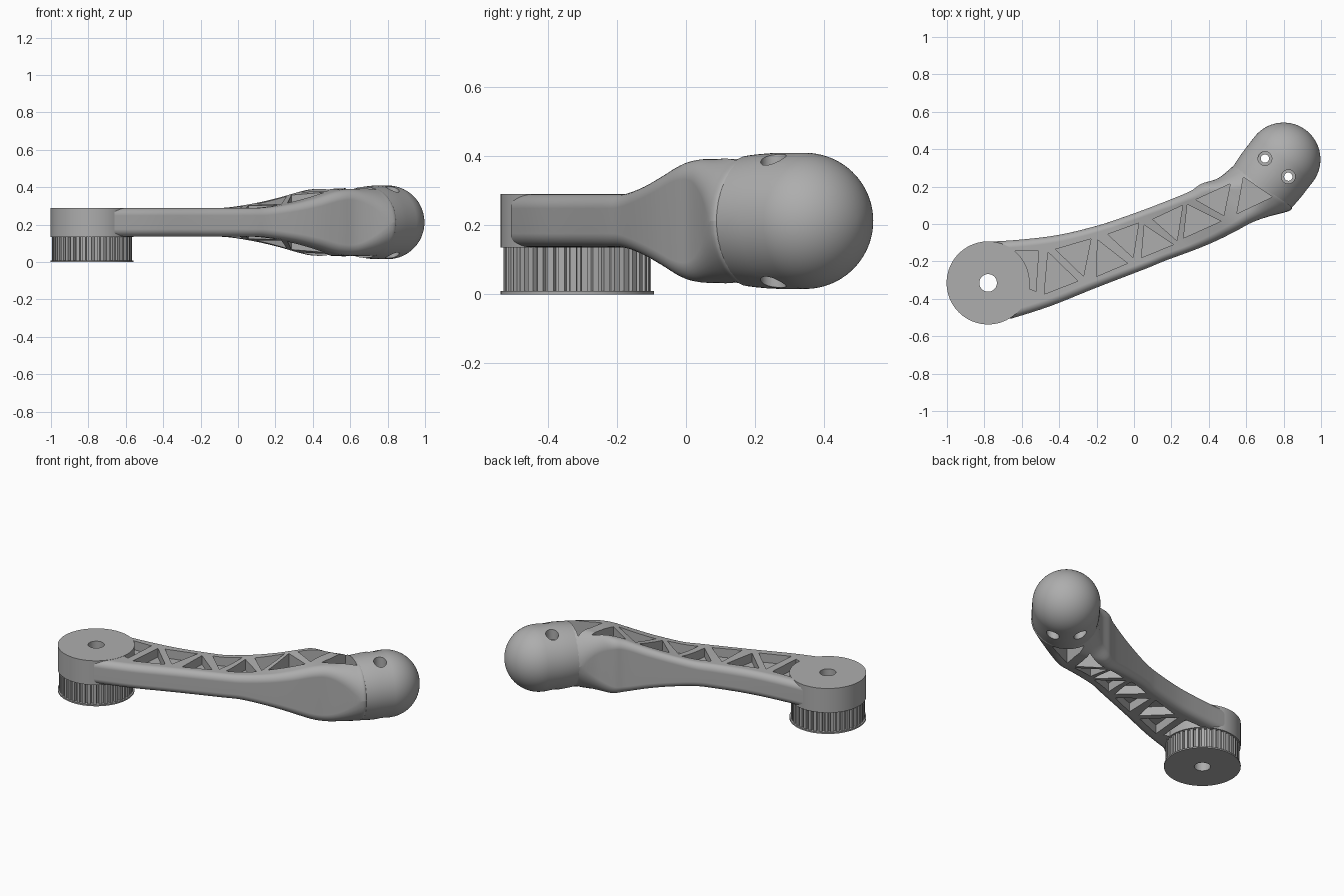
import bpy, bmesh, math
from mathutils import Vector

cube = bpy.data.objects.get("Cube")
if cube:
    bpy.data.objects.remove(cube, do_unlink=True)

MID = 0.2125                       # height of the symmetry plane
HUB = Vector((-0.78, -0.315, 0))
KNOB_BASE = Vector((0.68, 0.19, MID))
KNOB_AXIS = Vector((0.61, 0.79, 0)).normalized()

grey = bpy.data.materials.new("plain grey")
grey.use_nodes = True
colour = (0.42, 0.42, 0.42, 1)
grey.diffuse_color = colour
grey.node_tree.nodes["Principled BSDF"].inputs["Base Color"].default_value = colour


def finish(bm, name):
    """Turn a bmesh into a named object."""
    bmesh.ops.recalc_face_normals(bm, faces=bm.faces)
    mesh = bpy.data.meshes.new(name)
    bm.to_mesh(mesh)
    bm.free()
    mesh.materials.append(grey)
    obj = bpy.data.objects.new(name, mesh)
    bpy.context.collection.objects.link(obj)
    return obj


def prism(bm, outline, z0, z1):
    """Extrude a flat outline between two heights."""
    low = [bm.verts.new((p[0], p[1], z0)) for p in outline]
    high = [bm.verts.new((p[0], p[1], z1)) for p in outline]
    bm.faces.new(low)
    bm.faces.new(high)
    bridge(bm, low, high)


def bridge(bm, ring_a, ring_b):
    count = len(ring_a)
    for i in range(count):
        j = (i + 1) % count
        bm.faces.new((ring_a[i], ring_a[j], ring_b[j], ring_b[i]))


def circle(centre, radius, count=96):
    turn = math.tau / count
    return [(centre[0] + radius * math.cos(i * turn),
             centre[1] + radius * math.sin(i * turn)) for i in range(count)]


def activate(obj):
    bpy.ops.object.select_all(action='DESELECT')
    obj.select_set(True)
    bpy.context.view_layer.objects.active = obj


def cut(obj, bm):
    """Subtract the cutter shapes from an object."""
    cutter = finish(bm, "cutter")
    cutter.hide_render = True
    mod = obj.modifiers.new("cut", 'BOOLEAN')
    mod.operation = 'DIFFERENCE'
    mod.solver = 'EXACT'
    mod.object = cutter
    activate(obj)
    bpy.ops.object.modifier_apply(modifier=mod.name)
    bpy.data.objects.remove(cutter, do_unlink=True)


def smooth(obj, degrees=30):
    activate(obj)
    bpy.ops.object.shade_smooth_by_angle(angle=math.radians(degrees))
    mod = obj.modifiers.new("even shading", 'WEIGHTED_NORMAL')
    mod.keep_sharp = True


def bore(obj):
    bm = bmesh.new()
    prism(bm, circle(HUB, 0.047, 48), -1, 1)
    cut(obj, bm)


# Hub disc
bm = bmesh.new()
prism(bm, circle(HUB, 0.222), 0.135, 0.29)
hub = finish(bm, "hub")
bore(hub)
smooth(hub)

# Toothed pulley below the hub
bm = bmesh.new()
teeth = 40
outline = []
for i in range(teeth):
    for step, radius in ((0, 0.198), (0.3, 0.198), (0.38, 0.214), (0.92, 0.214)):
        angle = math.tau * (i + step) / teeth
        outline.append((HUB.x + radius * math.cos(angle), HUB.y + radius * math.sin(angle)))
prism(bm, outline, 0.005, 0.136)
pulley = finish(bm, "pulley_teeth")
bore(pulley)

bm = bmesh.new()
prism(bm, circle(HUB, 0.222), 0, 0.009)
flange = finish(bm, "pulley_flange")
bore(flange)
smooth(flange)

# Arm stations: back edge x, y, front edge x, y, half height, corner radius
stations = [
    (-0.76, -0.094, -0.66, -0.507, 0.0765, 0.04),
    (-0.60, -0.083, -0.45, -0.44, 0.0765, 0.04),
    (-0.40, -0.058, -0.20, -0.34, 0.0765, 0.04),
    (-0.20, -0.010, 0.06, -0.24, 0.0765, 0.04),
    (-0.09, 0.025, 0.17, -0.195, 0.079, 0.04),
    (0.05, 0.075, 0.32, -0.14, 0.10, 0.04),
    (0.18, 0.125, 0.44, -0.09, 0.13, 0.045),
    (0.30, 0.175, 0.55, -0.035, 0.165, 0.05),
    (0.36, 0.215, 0.63, 0.008, 0.178, 0.06),
    (0.45, 0.245, 0.72, 0.04, 0.18, 0.10),
    (0.53, 0.31, 0.83, 0.07, 0.19, 0.19),
    (0.55, 0.33, 0.845, 0.095, 0.185, 0.185),
]


def blend(rows, steps):
    """Smooth curve through the rows."""
    result = []
    for i in range(len(rows) - 1):
        quad = [rows[max(0, min(len(rows) - 1, i + k))] for k in (-1, 0, 1, 2)]
        for s in range(steps):
            t = s / steps
            result.append([b + t / 2 * (c - a + t * (2 * a - 5 * b + 4 * c - d
                           + t * (3 * (b - c) + d - a))) for a, b, c, d in zip(*quad)])
    return result + [rows[-1]]


def section(bm, row):
    """Rounded rectangle standing between the two edges."""
    bx, by, fx, fy, tall, corner = row
    back, front = Vector((bx, by, MID)), Vector((fx, fy, MID))
    wide = (front - back).length / 2
    side = (front - back).normalized()
    corner = min(corner, wide - 0.001, tall - 0.001)
    ring = []
    for k, (sx, sz) in enumerate(((1, 1), (-1, 1), (-1, -1), (1, -1))):
        for i in range(9):
            angle = (k + i / 8) * math.pi / 2
            across = sx * (wide - corner) + corner * math.cos(angle)
            up = sz * (tall - corner) + corner * math.sin(angle)
            ring.append(bm.verts.new((back + front) / 2 + side * across + Vector((0, 0, up))))
    return ring


bm = bmesh.new()
rings = [section(bm, row) for row in blend(stations, 5)]
for first, second in zip(rings, rings[1:]):
    bridge(bm, first, second)
bm.faces.new(rings[0])
bm.faces.new(rings[-1])
arm = finish(bm, "arm")

# Triangular pockets on both faces, leaving a thin middle web
pockets = [
    [(-0.64, -0.145), (-0.51, -0.143), (-0.525, -0.36), (-0.6, -0.33)],
    [(-0.46, -0.15), (-0.48, -0.375), (-0.30, -0.305)],
    [(-0.42, -0.135), (-0.23, -0.08), (-0.27, -0.28)],
    [(-0.195, -0.085), (-0.20, -0.28), (-0.035, -0.21)],
    [(-0.14, -0.055), (0.025, 0.005), (-0.005, -0.18)],
    [(0.055, -0.005), (0.04, -0.18), (0.21, -0.11)],
    [(0.10, 0.025), (0.26, 0.10), (0.23, -0.09)],
    [(0.285, 0.105), (0.265, -0.075), (0.465, 0.015)],
    [(0.33, 0.13), (0.515, 0.215), (0.48, 0.045)],
    [(0.585, 0.25), (0.74, 0.145), (0.55, 0.055)],
]
bm = bmesh.new()
for outline in pockets:
    for sign in (-1, 1):
        prism(bm, outline, MID + sign * 0.02, MID + sign * 0.4)
cut(arm, bm)
smooth(arm)

# Round knob: tapered barrel ending in a dome
radius, barrel = 0.197, 0.196
profile = [(0, 0.19), (0.03, 0.193), (0.07, 0.196), (0.11, radius)]
profile += [(barrel + radius * math.sin(a), radius * math.cos(a))
            for a in (math.pi / 2 * i / 24 for i in range(24))]
bm = bmesh.new()
across = KNOB_AXIS.cross(Vector((0, 0, 1)))
rings = []
for along, r in profile:
    rings.append([bm.verts.new(KNOB_BASE + KNOB_AXIS * along + across * px + Vector((0, 0, py)))
                  for px, py in circle((0, 0), r, 72)])
for first, second in zip(rings, rings[1:]):
    bridge(bm, first, second)
bm.faces.new(rings[0])
tip = bm.verts.new(KNOB_BASE + KNOB_AXIS * (barrel + radius))
for i, v in enumerate(rings[-1]):
    bm.faces.new((v, rings[-1][i - 1], tip))
knob = finish(bm, "knob")

# Counterbored screw holes through the knob
for spot in ((0.70, 0.35), (0.825, 0.253)):
    for size, low, high in ((0.022, -1, 1), (0.037, 0.34, 1), (0.037, -1, 0.085)):
        bm = bmesh.new()
        prism(bm, circle(spot, size, 32), low, high)
        cut(knob, bm)
smooth(knob)
